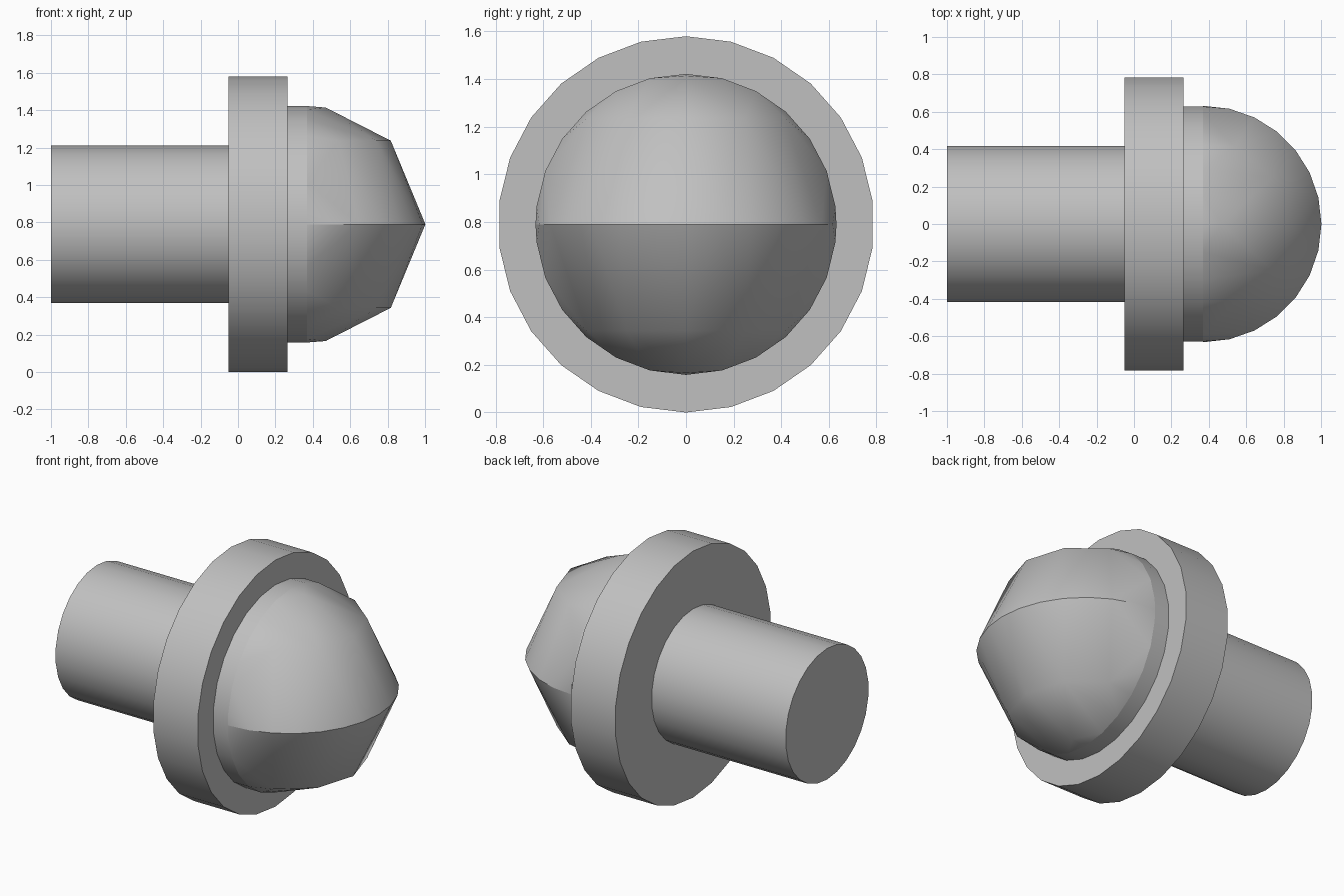
import bpy, bmesh
from math import sin, cos, pi, radians
from mathutils import Matrix, Vector

cube = bpy.data.objects.get("Cube")
if cube:
    bpy.data.objects.remove(cube)

AXIS_Z = 0.79      # height of the shared axis
SIDES = 26
DOME_X, DOME_R = 0.37, 0.632

grey = bpy.data.materials.new("plain grey")
grey.use_nodes = True
colour = (0.53, 0.53, 0.53, 1)
grey.diffuse_color = colour
grey.node_tree.nodes["Principled BSDF"].inputs["Base Color"].default_value = colour


def finish(bm, name):
    bmesh.ops.recalc_face_normals(bm, faces=bm.faces)
    mesh = bpy.data.meshes.new(name)
    bm.to_mesh(mesh)
    bm.free()
    mesh.materials.append(grey)
    obj = bpy.data.objects.new(name, mesh)
    bpy.context.collection.objects.link(obj)
    return obj


def disc(name, x0, x1, radius):
    """Cylinder along x with a vertex at the very top."""
    bm = bmesh.new()
    rings = [[bm.verts.new((x, radius * sin(2 * pi * i / SIDES),
                            AXIS_Z + radius * cos(2 * pi * i / SIDES)))
              for i in range(SIDES)] for x in (x0, x1)]
    for ring in rings:
        bm.faces.new(ring)
    for i in range(SIDES):
        j = (i + 1) % SIDES
        face = bm.faces.new((rings[0][i], rings[0][j], rings[1][j], rings[1][i]))
        face.smooth = True
    for ring in rings:
        for i in range(SIDES):
            bm.edges.get((ring[i], ring[(i + 1) % SIDES])).smooth = False
    return finish(bm, name)


def dome(name):
    """Coarse half ball: a fine rim and equator with few points between."""
    def ball(lat, lon):
        return Vector((cos(lat) * cos(lon), cos(lat) * sin(lon), sin(lat))) * DOME_R

    points = [Vector((0, sin(2 * pi * i / SIDES), cos(2 * pi * i / SIDES))) * DOME_R
              for i in range(SIDES)]
    points += [ball(0, pi * (i / 14 - 0.5)) for i in range(15)]
    for side in (1, -1):
        points += [ball(side * radians(45), radians(a)) for a in (-68, -34, 0, 34, 68)]
        points.append(ball(side * radians(81), 0))

    bm = bmesh.new()
    for p in points:
        bm.verts.new(p)
    bmesh.ops.convex_hull(bm, input=bm.verts[:])
    # Open the hidden back and crease the equator
    back = [f for f in bm.faces if all(abs(v.co.x) < 1e-4 for v in f.verts)]
    bmesh.ops.delete(bm, geom=back, context='FACES')
    for f in bm.faces:
        f.smooth = True
    for e in bm.edges:
        e.smooth = not all(abs(v.co.z) < 1e-4 for v in e.verts)
    bmesh.ops.transform(bm, matrix=Matrix.Translation((DOME_X, 0, AXIS_Z)), verts=bm.verts)
    return finish(bm, name)


disc("shaft", -1.0, -0.05, 0.42)
disc("flange", -0.05, 0.265, 0.79)
disc("dome_collar", 0.265, DOME_X, DOME_R)
dome("dome_head")
